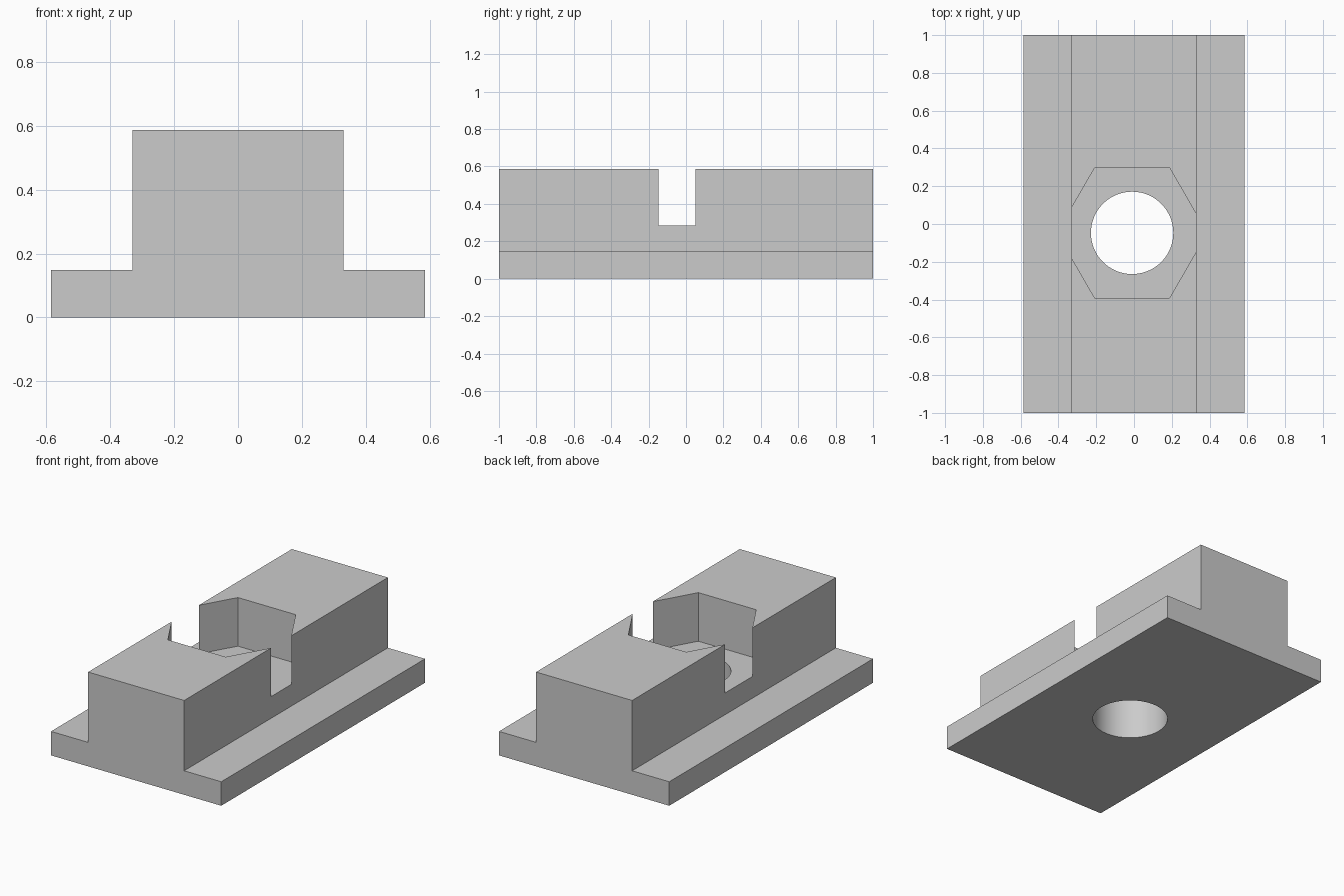
import bpy
import bmesh
import math

cube = bpy.data.objects.get("Cube")
if cube:
    bpy.data.objects.remove(cube, do_unlink=True)

LENGTH = 2.0
BASE_HALF, BASE_TOP = 0.585, 0.149
RAIL_HALF, RAIL_TOP = 0.33, 0.586
POCKET_FLOOR = 0.284
POCKET_RADIUS, HOLE_RADIUS = 0.397, 0.218
CENTRE_X, CENTRE_Y = -0.01, -0.047

grey = bpy.data.materials.new("light_grey")
grey.use_nodes = True
colour = (0.6, 0.6, 0.6, 1)
grey.diffuse_color = colour
grey.node_tree.nodes["Principled BSDF"].inputs["Base Color"].default_value = colour


def extrude_outline(name, outline, direction):
    """Sweep a closed outline of 3D points into a solid."""
    bm = bmesh.new()
    face = bm.faces.new([bm.verts.new(p) for p in outline])
    swept = bmesh.ops.extrude_face_region(bm, geom=[face])["geom"]
    verts = [v for v in swept if isinstance(v, bmesh.types.BMVert)]
    bmesh.ops.translate(bm, verts=verts, vec=direction)
    bmesh.ops.recalc_face_normals(bm, faces=bm.faces)
    mesh = bpy.data.meshes.new(name)
    bm.to_mesh(mesh)
    bm.free()
    mesh.materials.append(grey)
    obj = bpy.data.objects.new(name, mesh)
    bpy.context.collection.objects.link(obj)
    return obj


def prism(name, sides, radius, bottom, top):
    """Upright regular prism on the bolt axis."""
    angles = [math.tau * i / sides for i in range(sides)]
    ring = [(CENTRE_X + radius * math.cos(a), CENTRE_Y + radius * math.sin(a), bottom)
            for a in angles]
    return extrude_outline(name, ring, (0, 0, top - bottom))


# Stepped block: wide flanges with a tall rail down the middle
right_half = [(BASE_HALF, 0), (BASE_HALF, BASE_TOP),
              (RAIL_HALF, BASE_TOP), (RAIL_HALF, RAIL_TOP)]
section = right_half + [(-x, z) for x, z in reversed(right_half)]
block = extrude_outline("slot_nut_block",
                        [(x, -LENGTH / 2, z) for x, z in section], (0, LENGTH, 0))

# Hexagonal pocket that breaks through the rail sides, and a round through hole
cutters = [prism("hex_pocket_cutter", 6, POCKET_RADIUS, POCKET_FLOOR, 1),
           prism("bolt_hole_cutter", 96, HOLE_RADIUS, -0.5, 1)]

bpy.ops.object.select_all(action="DESELECT")
bpy.context.view_layer.objects.active = block
block.select_set(True)
for cutter in cutters:
    cutter.hide_render = True
    cut = block.modifiers.new(cutter.name, "BOOLEAN")
    cut.operation = "DIFFERENCE"
    cut.solver = "EXACT"
    cut.object = cutter
    bpy.ops.object.modifier_apply(modifier=cut.name)
    bpy.data.objects.remove(cutter, do_unlink=True)

# Smooth hole wall, crisp edges elsewhere
bpy.ops.object.shade_smooth_by_angle(angle=math.radians(30))
